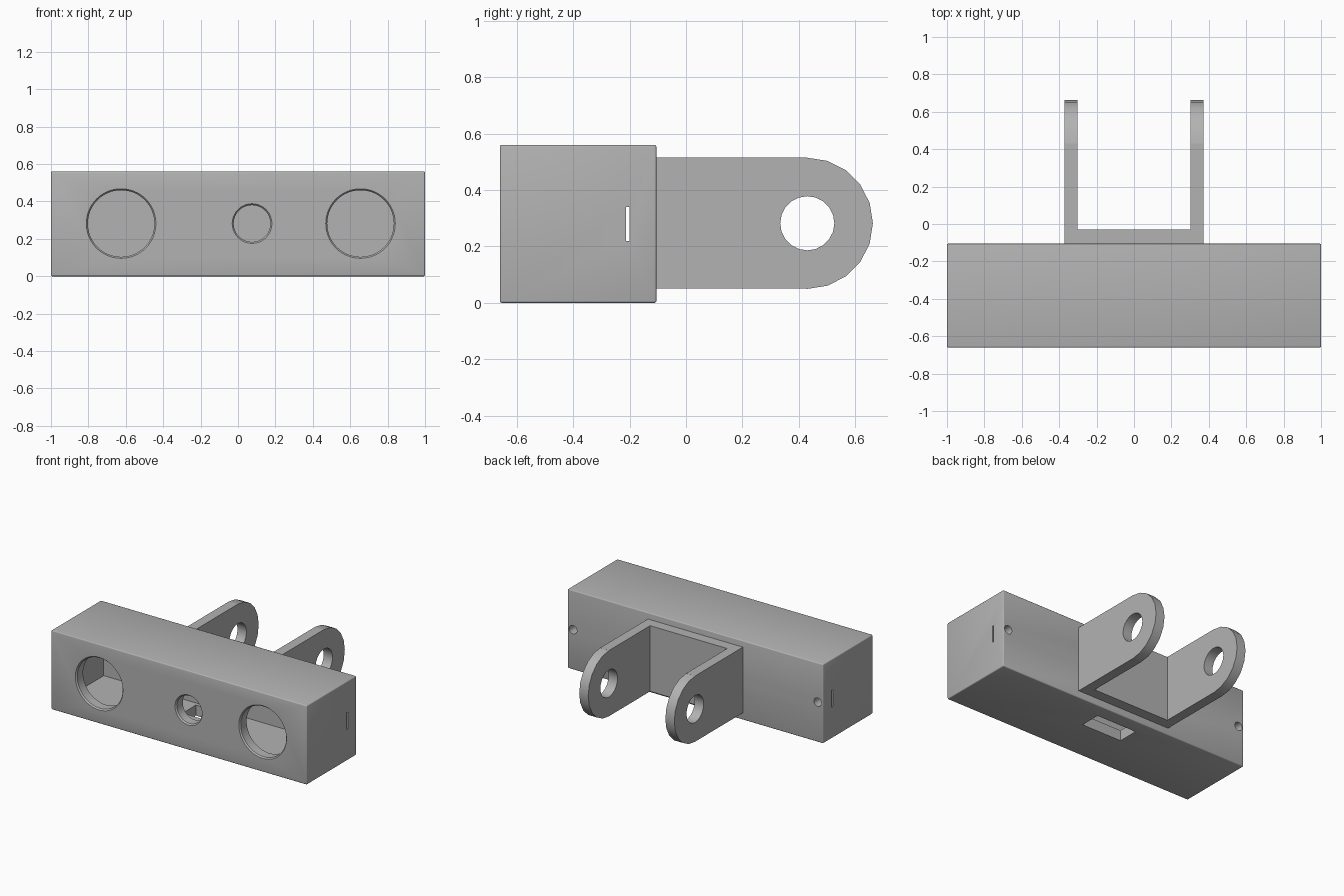
import bpy
import math
from mathutils import Matrix, Vector

cube = bpy.data.objects.get("Cube")
if cube:
    bpy.data.objects.remove(cube, do_unlink=True)

grey = bpy.data.materials.new("plain grey")
grey.use_nodes = True
colour = (0.45, 0.45, 0.45, 1)
grey.diffuse_color = colour
grey.node_tree.nodes["Principled BSDF"].inputs["Base Color"].default_value = colour


def box(name, low, high):
    low, high = Vector(low), Vector(high)
    bpy.ops.mesh.primitive_cube_add(size=1)
    ob = bpy.context.object
    ob.name = name
    ob.data.transform(Matrix.Translation((low + high) / 2) @ Matrix.Diagonal((*(high - low), 1)))
    ob.data.materials.append(grey)
    return ob


def cylinder(name, centre, radius, depth, axis, sides=64, front_radius=None):
    turn = (math.pi / 2, 0, 0) if axis == "y" else (0, math.pi / 2, 0)
    # A cone's lower end faces +y once turned, its upper end faces -y
    bpy.ops.mesh.primitive_cone_add(vertices=sides, radius1=radius,
                                    radius2=front_radius or radius,
                                    depth=depth, location=centre, rotation=turn)
    ob = bpy.context.object
    ob.name = name
    ob.data.materials.append(grey)
    return ob


def apply_modifiers(ob):
    bpy.context.view_layer.objects.active = ob
    for mod in list(ob.modifiers):
        bpy.ops.object.modifier_apply(modifier=mod.name)


def combine(ob, other, operation="DIFFERENCE"):
    mod = ob.modifiers.new("combine", "BOOLEAN")
    mod.operation = operation
    mod.solver = "EXACT"
    mod.object = other
    apply_modifiers(ob)
    bpy.data.objects.remove(other, do_unlink=True)


def smooth(ob):
    bpy.ops.object.select_all(action="DESELECT")
    ob.select_set(True)
    bpy.context.view_layer.objects.active = ob
    bpy.ops.object.shade_smooth_by_angle(angle=math.radians(30))


front, back, top, wall = -0.66, -0.105, 0.56, 0.075
mid = 0.282

# Hollow housing with softened edges
housing = box("housing", (-1, front, 0), (1, back, top))
bevel = housing.modifiers.new("soft edges", "BEVEL")
bevel.width = 0.007
bevel.segments = 3
apply_modifiers(housing)
combine(housing, box("cavity", (-1 + wall, front + wall, wall),
                     (1 - wall, back - wall, top - wall)))

# Round front openings with chamfered rims
for x, radius in ((-0.625, 0.178), (0.655, 0.178), (0.075, 0.098)):
    combine(housing, cylinder("opening", (x, front + 0.03, mid), radius, 0.12, "y"))
    combine(housing, cylinder("rim", (x, front, mid), radius, 0.02, "y",
                              front_radius=radius + 0.016))

# Cable slot in the floor, thin slots in the ends, screw holes in the back
combine(housing, box("floor_slot", (-0.185, -0.355, -0.05), (0.13, -0.206, 0.1)))
for side in (-1, 1):
    ends = sorted((side * 0.9, side * 1.1))
    combine(housing, box("end_slot", (ends[0], -0.213, 0.22), (ends[1], -0.2, 0.34)))
    combine(housing, cylinder("screw_hole", (side * 0.958, back, mid), 0.03, 0.2, "y", 32))
smooth(housing)

# U-shaped bracket: back plate and two round-ended arms with pivot holes
low, high, tip = 0.05, 0.515, 0.43
radius = (high - low) / 2
bracket = box("bracket", (-0.372, back, low), (0.372, tip, high))
combine(bracket, cylinder("round_end", (0, tip, mid), radius, 0.744, "x", 20), "UNION")
combine(bracket, box("gap", (-0.302, back + wall, -0.1), (0.302, 1, 1)))
combine(bracket, cylinder("pivot_hole", (0, tip, mid), 0.096, 1, "x", 20))
smooth(bracket)
